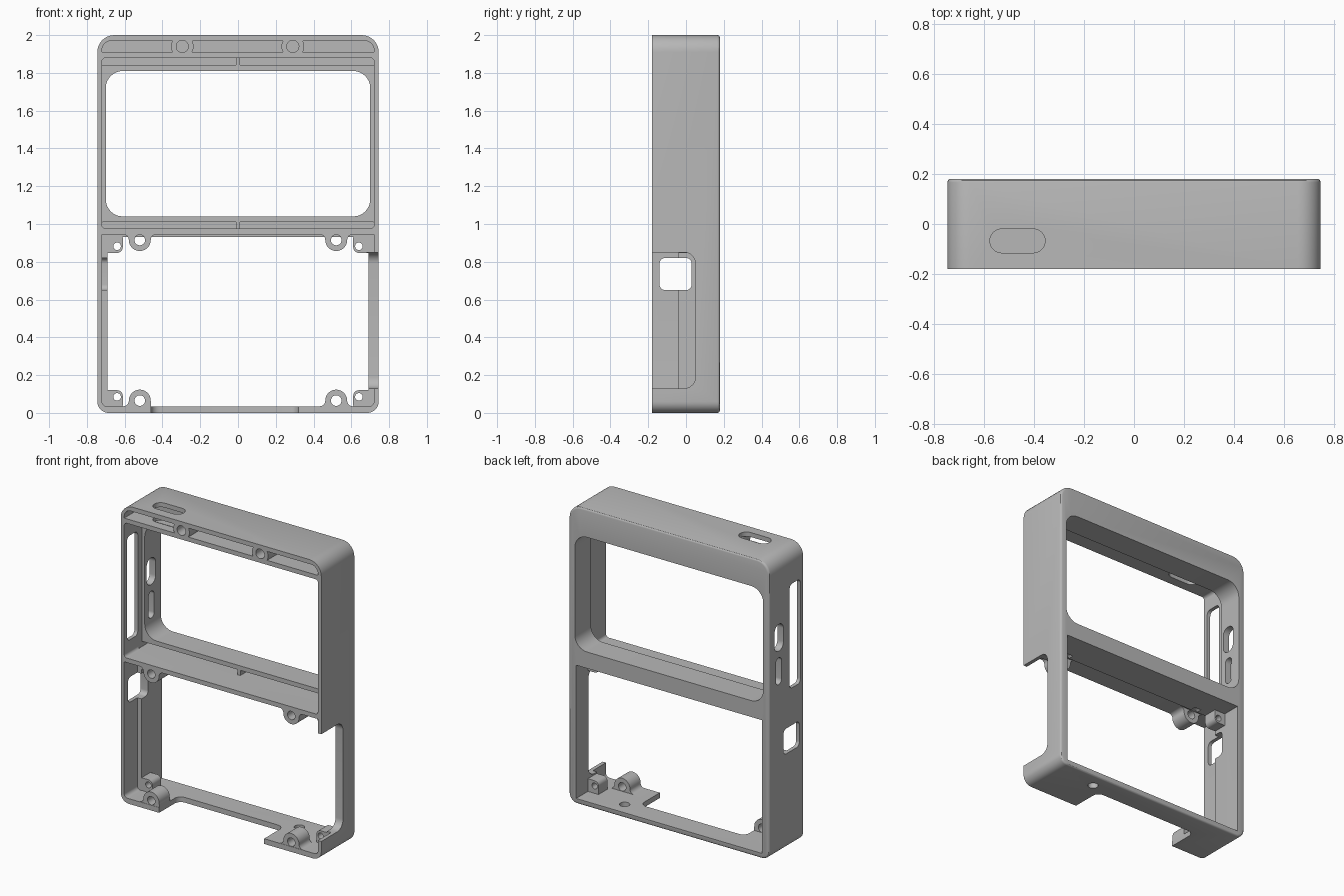
import bpy, bmesh, math
from mathutils import Vector

cube = bpy.data.objects.get("Cube")
if cube:
    bpy.data.objects.remove(cube, do_unlink=True)

grey = bpy.data.materials.new("matte grey")
grey.use_nodes = True
grey.diffuse_color = (0.48, 0.48, 0.48, 1)
grey.node_tree.nodes["Principled BSDF"].inputs["Base Color"].default_value = (0.48, 0.48, 0.48, 1)


def arc(cx, cy, r, a0, a1, n=8):
    step = math.radians(a1 - a0) / n
    a0 = math.radians(a0)
    return [(cx + r * math.cos(a0 + step * i), cy + r * math.sin(a0 + step * i)) for i in range(n + 1)]


def rounded(u0, u1, v0, v1, low, high=None):
    """Rounded rectangle with separate radii for low and high corners."""
    high = low if high is None else high
    return (arc(u1 - low, v0 + low, low, -90, 0) + arc(u1 - high, v1 - high, high, 0, 90)
            + arc(u0 + high, v1 - high, high, 90, 180) + arc(u0 + low, v0 + low, low, 180, 270))


def disc(u, v, r):
    return arc(u, v, r, 0, 360, 32)[:-1]


def prism(name, points, lo, hi, axis="y"):
    """Extrude a flat profile along one axis."""
    place = {"x": lambda u, v, d: (d, u, v),
             "y": lambda u, v, d: (u, d, v),
             "z": lambda u, v, d: (u, v, d)}[axis]
    bm = bmesh.new()
    base = bm.faces.new([bm.verts.new(place(u, v, lo)) for u, v in points])
    new = bmesh.ops.extrude_face_region(bm, geom=[base])["geom"]
    shift = Vector(place(0, 0, hi - lo))
    bmesh.ops.translate(bm, vec=shift, verts=[g for g in new if isinstance(g, bmesh.types.BMVert)])
    bmesh.ops.remove_doubles(bm, verts=bm.verts, dist=1e-5)
    bmesh.ops.recalc_face_normals(bm, faces=bm.faces)
    mesh = bpy.data.meshes.new(name)
    bm.to_mesh(mesh)
    bm.free()
    mesh.materials.append(grey)
    obj = bpy.data.objects.new(name, mesh)
    bpy.context.collection.objects.link(obj)
    return obj


def combine(target, tool, operation="DIFFERENCE"):
    """Apply a boolean and discard the tool."""
    mod = target.modifiers.new("boolean", "BOOLEAN")
    mod.operation = operation
    mod.solver = "EXACT"
    mod.object = tool
    bpy.context.view_layer.update()
    bpy.context.view_layer.objects.active = target
    bpy.ops.object.modifier_apply(modifier=mod.name)
    bpy.data.objects.remove(tool, do_unlink=True)


def cut(points, lo, hi, axis="y"):
    combine(frame, prism("cutter", points, lo, hi, axis))


# Outer shell with softened back edges
frame = prism("case_frame", rounded(-0.745, 0.745, 0, 2, 0.06, 0.09), -0.18, 0.18)
bm = bmesh.new()
bm.from_mesh(frame.data)
rim = [e for e in bm.edges if all(v.co.y > 0.17 for v in e.verts)]
bmesh.ops.bevel(bm, geom=rim, offset=0.014, segments=3, profile=0.5, affect="EDGES")
bm.to_mesh(frame.data)
bm.free()

# Upper window: front recess, back opening and retaining grooves
cut(rounded(-0.72, 0.72, 0.975, 1.88, 0.02), -0.3, 0.01)
cut(rounded(-0.70, 0.70, 1.04, 1.81, 0.09), -0.1, 0.3)
for z0, z1 in ((0.975, 1.01), (1.84, 1.88)):
    for x0, x1 in ((-0.72, -0.01), (0.01, 0.72)):
        cut(rounded(x0, x1, z0, z1, 0.004), -0.03, 0.09)

# Lower bay: wider at the front than behind
cut(rounded(-0.72, 0.72, 0.035, 0.945, 0.025, 0.002), -0.3, -0.04)
cut(rounded(-0.69, 0.69, 0.035, 0.93, 0.002), -0.1, 0.3)

# Top pocket interrupted by two screw bosses
pocket = prism("pocket_cutter", rounded(-0.72, 0.72, 1.91, 1.97, 0.004, 0.05), -0.3, 0.0)
for x in (-0.295, 0.29):
    combine(pocket, prism("boss_cutter", disc(x, 1.94, 0.06), -0.4, 0.1))
combine(frame, pocket)
for x in (-0.295, 0.29):
    cut(disc(x, 1.94, 0.032), -0.3, -0.02)

# Filleted screw bosses and corner posts, mirrored to all four corners
for side in (-1, 1):
    for top in (False, True):
        def place(points, mirror):
            return [(side * u, mirror - v if top else v) for u, v in points]
        boss = ([(0.608, 0.02), (0.608, 0.035)] + arc(0.608, 0.065, 0.03, 270, 180)
                + arc(0.52, 0.065, 0.058, 0, 180, 20)
                + arc(0.432, 0.065, 0.03, 0, -90) + [(0.432, 0.02)])
        combine(frame, prism("boss", place(boss, 0.98), -0.178, -0.065), "UNION")
        post = rounded(0.61, 0.725, 0.01, 0.12, 0.03)
        combine(frame, prism("post", place(post, 0.967), -0.038, 0.056), "UNION")
        cut(place(disc(0.52, 0.065, 0.028), 0.98), -0.3, 0.0)
        cut(place(disc(0.64, 0.085, 0.02), 0.967), -0.1, 0.1)

# Open notches in the left wall and the bottom wall
cut(rounded(-0.4, 0.05, 0.13, 0.85, 0.06), 0.68, 1, "x")
cut(rounded(-0.46, 0.32, -0.4, 0.03, 0.045), -0.1, 0.06, "z")

# Bottom hole and top button slot
cut(disc(0.40, 0.08, 0.032), -0.1, 0.1, "z")
cut(rounded(-0.575, -0.355, -0.115, -0.02, 0.047), 1.85, 2.1, "z")

# Right wall: port, long slot and two small pills
cut(rounded(-0.14, 0.03, 0.65, 0.82, 0.03), -1, -0.6, "x")
cut(rounded(-0.15, -0.035, 1.07, 1.77, 0.03), -1, -0.6, "x")
cut(rounded(0.03, 0.125, 1.37, 1.55, 0.046), -1, -0.6, "x")
cut(rounded(0.05, 0.11, 1.145, 1.325, 0.029), -1, -0.6, "x")

# Smooth the curved walls, keep edges crisp
bpy.ops.object.select_all(action="DESELECT")
frame.select_set(True)
bpy.context.view_layer.objects.active = frame
bpy.ops.object.shade_smooth_by_angle(angle=math.radians(30))
